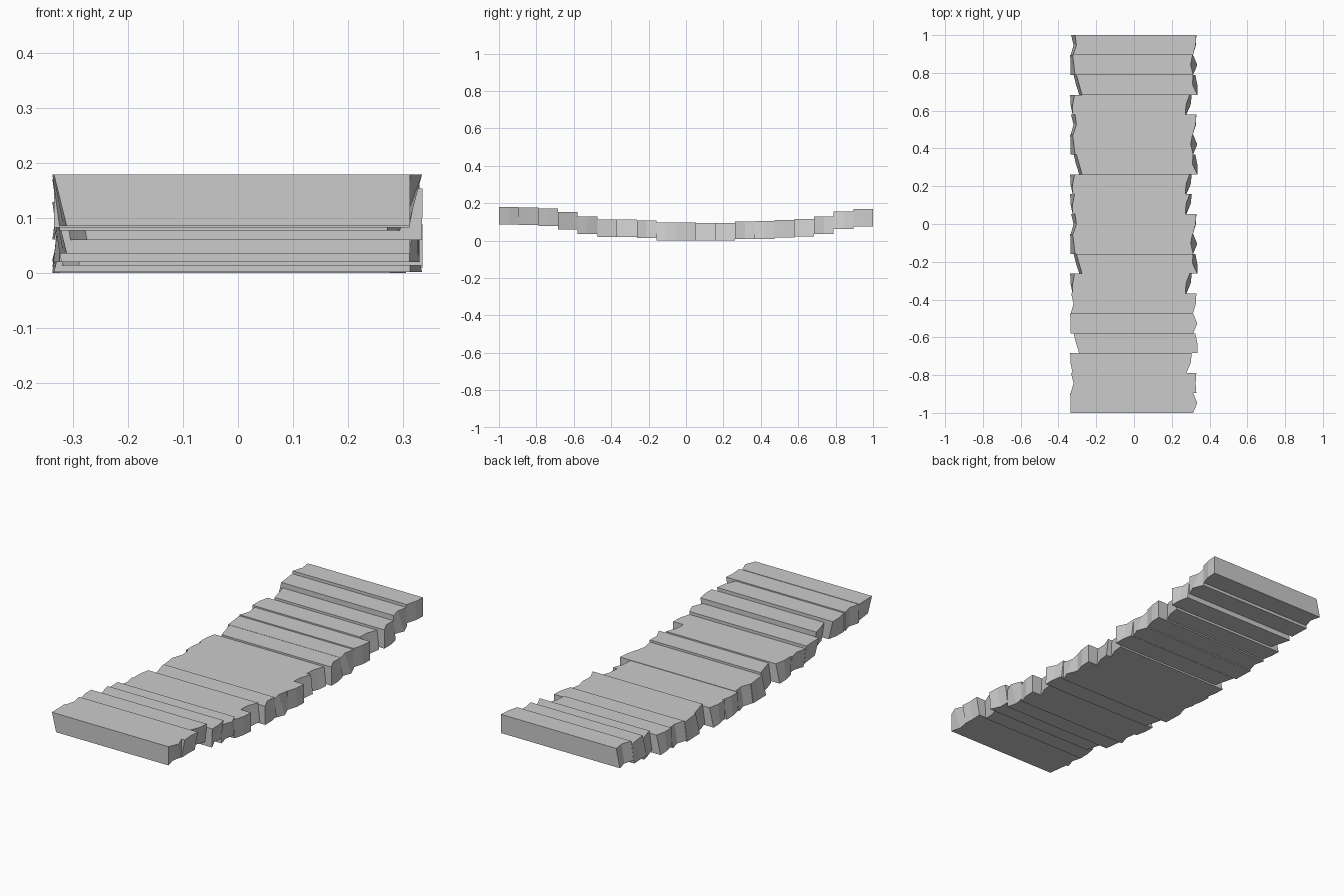
import bpy, bmesh

if "Cube" in bpy.data.objects:
    bpy.data.objects.remove(bpy.data.objects["Cube"])

COUNT = 19
PITCH = 2.0 / COUNT
THICK = 0.094

# Rough-cut end outlines, x at (front, middle, back): left bottom, left top, right bottom, right top
ENDS = {
    'A': ((-.335, -.32, -.333), (-.322, -.305, -.312), (.312, .328, .33), (.312, .326, .33)),
    'B': ((-.335, -.336, -.338), (-.312, -.318, -.325), (.313, .335, .313), (.313, .30, .31)),
    'C': ((-.29, -.307, -.32), (-.275, -.29, -.305), (.336, .335, .325), (.335, .31, .312)),
    'D': ((-.325, -.336, -.338), (-.325, -.325, -.315), (.277, .30, .306), (.272, .275, .295)),
    'E': ((-.335, -.32, -.333), (-.335, -.32, -.333), (.312, .31, .312), (.33, .326, .33)),
}
# Front to back: end style, and which planks are turned upside down
STYLES = "BEDCBADCBADDCBADCBA"
FLIPPED = {0, 2, 3, 4, 5}
# Sagging heights of the plank undersides
BASE = [.085, .083, .077, .06, .035, .02, .02, .013, .002, .002,
        0, 0, .009, .01, .016, .023, .035, .061, .076]


def plank(i):
    lb, lt, rb, rt = ENDS[STYLES[i]]
    if i in FLIPPED:
        lb, lt, rb, rt = lt, lb, rt, rb
    y0 = -1 + i * PITCH
    ys = [y0, y0 + PITCH / 2, y0 + PITCH]
    bm = bmesh.new()

    def row(xs, z):
        return [bm.verts.new((x, y, z)) for x, y in zip(xs, ys)]

    z0, z1 = BASE[i], BASE[i] + THICK
    lb, lt, rb, rt = row(lb, z0), row(lt, z1), row(rb, z0), row(rt, z1)
    # top, bottom, and the two faceted ends
    for a, b in ((lt, rt), (rb, lb), (rt, rb), (lb, lt)):
        for k in range(2):
            bm.faces.new((a[k], b[k], b[k + 1], a[k + 1]))
    # long front and back faces
    bm.faces.new((lb[0], rb[0], rt[0], lt[0]))
    bm.faces.new((rb[2], lb[2], lt[2], rt[2]))
    bmesh.ops.recalc_face_normals(bm, faces=bm.faces[:])
    mesh = bpy.data.meshes.new("plank_%02d" % i)
    bm.to_mesh(mesh)
    bm.free()
    obj = bpy.data.objects.new("plank_%02d" % i, mesh)
    bpy.context.collection.objects.link(obj)


for i in range(COUNT):
    plank(i)
